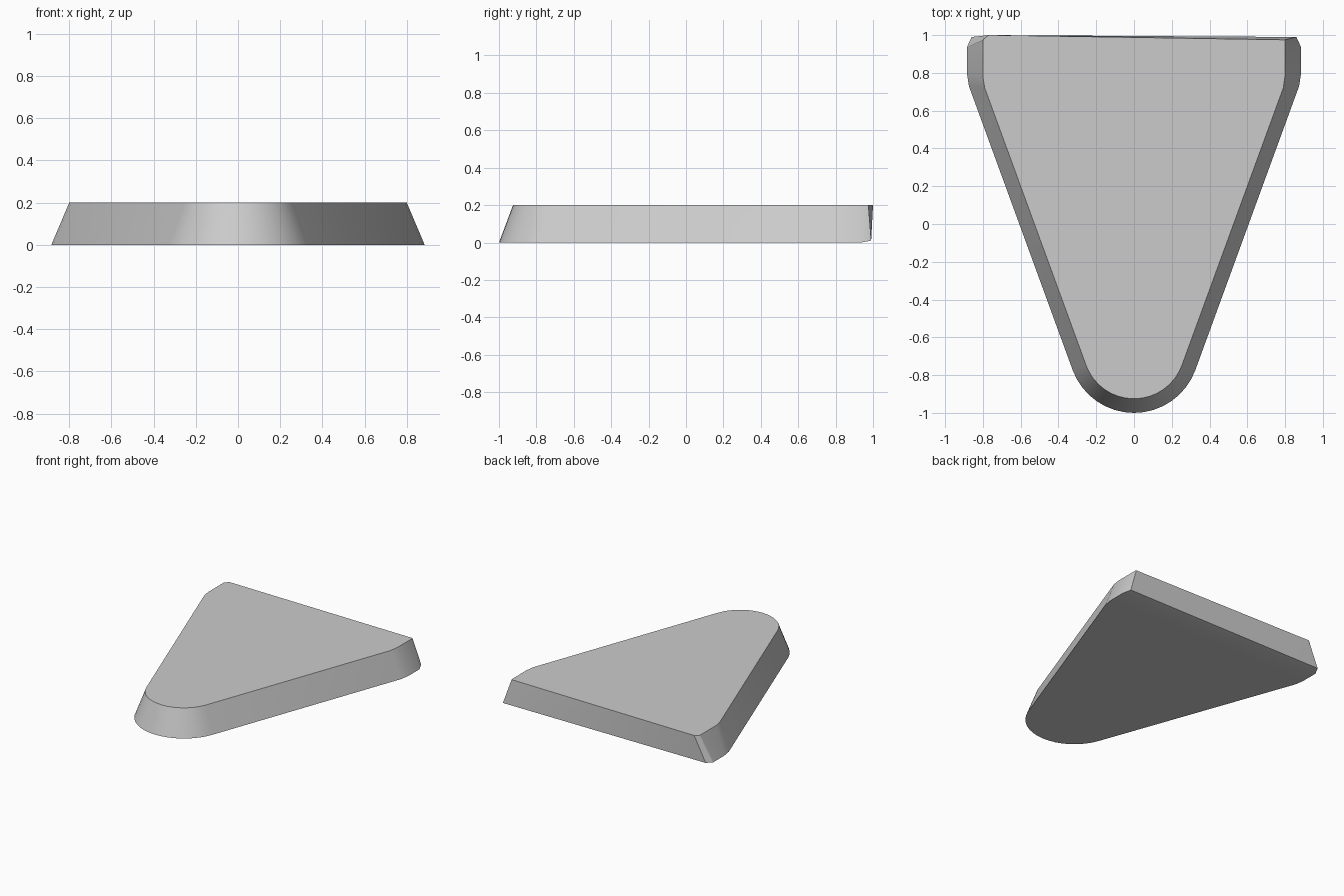
import bpy, bmesh, math

if "Cube" in bpy.data.objects:
    bpy.data.objects.remove(bpy.data.objects["Cube"])

STEPS = 16
TANGENT = math.atan2(-0.344, 0.939)  # direction of the right flank's normal


def outline(right, left, radius, tip_y):
    """Right corner, rounded front nose, then left corner."""
    a0, a1 = TANGENT, -math.pi - TANGENT
    nose = []
    for i in range(STEPS + 1):
        a = a0 + (a1 - a0) * i / STEPS
        nose.append((radius * math.cos(a), tip_y + radius + radius * math.sin(a), None))
    return right + nose + left[::-1]


# Base outline: the rear edge is lifted a little off the ground
corner = [(0.86, 0.99, 0.01), (0.885, 0.935, 0), (0.885, 0.80, 0), (0.874, 0.73, 0)]
base = outline(corner, [(-x, y, z) for x, y, z in corner], 0.346, -1.0)

# Top outline: the rear edge is slightly skewed
top = outline([(0.797, 0.975, 0.2), (0.80, 0.965, 0.2), (0.80, 0.79, 0.2), (0.79, 0.72, 0.2)],
              [(-0.77, 1.0, 0.2), (-0.80, 0.975, 0.2), (-0.80, 0.78, 0.2), (-0.79, 0.72, 0.2)],
              0.27, -0.925)

bm = bmesh.new()
low = [bm.verts.new((x, y, 0 if z is None else z)) for x, y, z in base]
high = [bm.verts.new((x, y, 0.2)) for x, y, z in top]
n = len(low)

# Sloped walls; the twisted rear wall is split in two
for i in range(n - 1):
    bm.faces.new((low[i], low[i + 1], high[i + 1], high[i]))
bm.faces.new((low[-1], low[0], high[-1]))
bm.faces.new((low[0], high[0], high[-1]))

# Flat top, flat underside and the narrow rear underside bevel
bm.faces.new(high)
bm.faces.new(low[1:-1])
bm.faces.new((low[0], low[1], low[-2], low[-1]))
bmesh.ops.recalc_face_normals(bm, faces=bm.faces)

mesh = bpy.data.meshes.new("wedge_plate")
bm.to_mesh(mesh)
bm.free()
plate = bpy.data.objects.new("wedge_plate", mesh)
bpy.context.collection.objects.link(plate)

grey = bpy.data.materials.new("light_grey")
grey.diffuse_color = (0.6, 0.6, 0.6, 1)
grey.use_nodes = True
grey.node_tree.nodes["Principled BSDF"].inputs["Base Color"].default_value = grey.diffuse_color
mesh.materials.append(grey)

# Smooth the rounded nose and keep the rims sharp
bpy.context.view_layer.objects.active = plate
plate.select_set(True)
bpy.ops.object.shade_smooth_by_angle(angle=math.radians(30))
